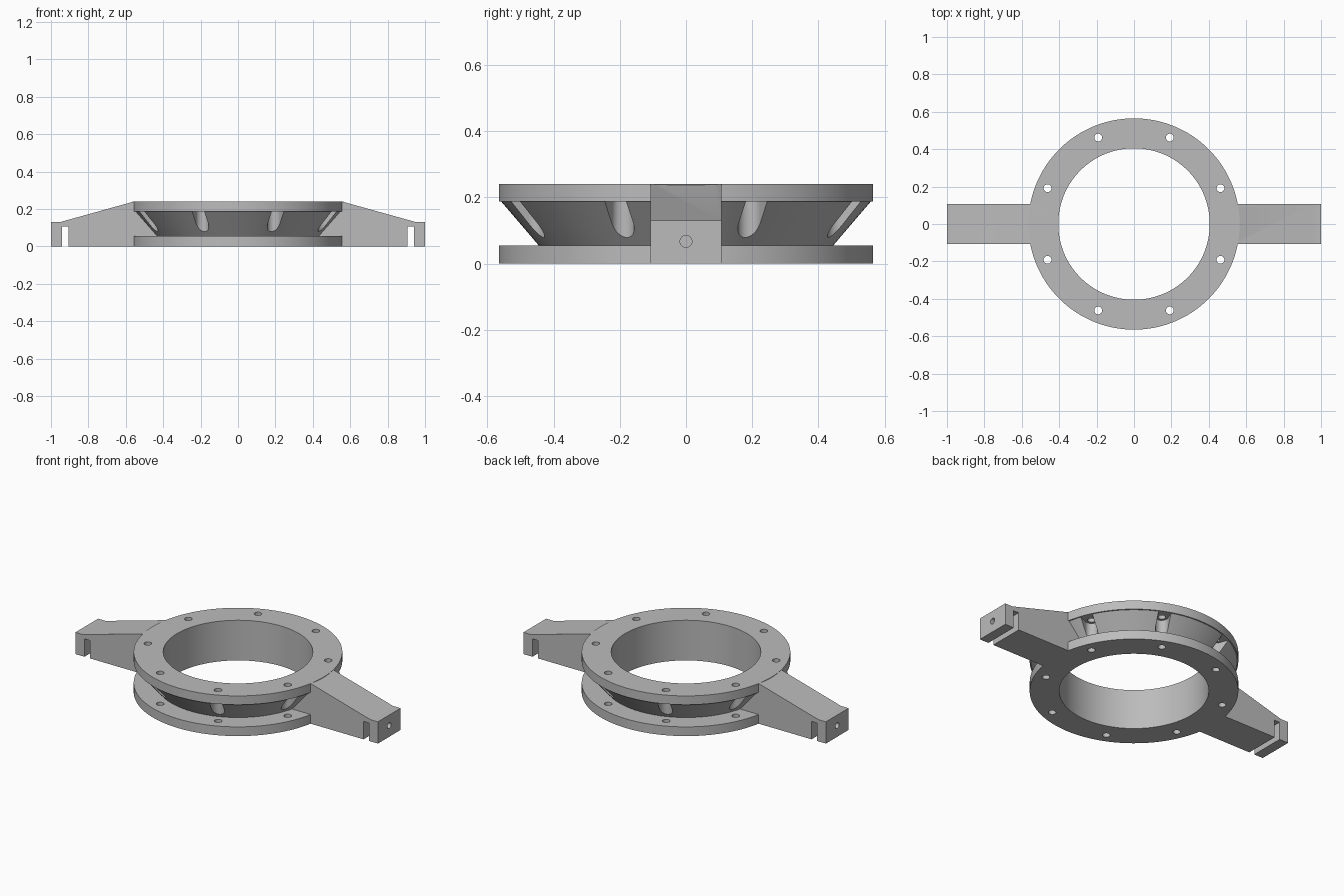
import bpy
import bmesh
from math import cos, sin, pi
from mathutils import Matrix

cube = bpy.data.objects.get("Cube")
if cube:
    bpy.data.objects.remove(cube, do_unlink=True)

grey = bpy.data.materials.new("plain grey")
grey.use_nodes = True
grey.diffuse_color = (0.5, 0.5, 0.5, 1)
grey.node_tree.nodes["Principled BSDF"].inputs["Base Color"].default_value = (0.5, 0.5, 0.5, 1)


def finish(name, bm):
    bmesh.ops.recalc_face_normals(bm, faces=bm.faces)
    mesh = bpy.data.meshes.new(name)
    bm.to_mesh(mesh)
    bm.free()
    mesh.materials.append(grey)
    obj = bpy.data.objects.new(name, mesh)
    bpy.context.collection.objects.link(obj)
    return obj


def lathe(name, profile, steps=128):
    """Revolve a closed (radius, z) profile around z."""
    bm = bmesh.new()
    rings = [[bm.verts.new((r * cos(2 * pi * i / steps), r * sin(2 * pi * i / steps), z))
              for r, z in profile] for i in range(steps)]
    n = len(profile)
    for i in range(steps):
        a, b = rings[i], rings[(i + 1) % steps]
        for j in range(n):
            k = (j + 1) % n
            bm.faces.new((a[j], b[j], b[k], a[k]))
    return finish(name, bm)


def extrude(bm, points, depth, matrix=Matrix()):
    """Add a prism from a list of 3D points, moved by the depth vector."""
    face = bm.faces.new([bm.verts.new(matrix @ Matrix.Translation(p).translation) for p in points])
    new = bmesh.ops.extrude_face_region(bm, geom=[face], use_keep_orig=True)["geom"]
    bmesh.ops.translate(bm, vec=depth, verts=[v for v in new if isinstance(v, bmesh.types.BMVert)])


def boolean(target, other, operation):
    mod = target.modifiers.new(operation.lower(), "BOOLEAN")
    mod.operation = operation
    mod.solver = "EXACT"
    mod.object = other
    other.hide_render = True
    bpy.context.view_layer.objects.active = target
    bpy.ops.object.modifier_apply(modifier=mod.name)
    bpy.data.objects.remove(other, do_unlink=True)


INNER, OUTER, TOP = 0.405, 0.565, 0.24
LOW, HIGH = 0.055, 0.187
BOLT_R, ARM_W = 0.5, 0.107

# Two flanges joined by a flared wall
ring = lathe("flanged_ring", [(INNER, 0), (OUTER, 0), (OUTER, LOW), (0.445, LOW),
                              (0.558, HIGH), (OUTER, HIGH), (OUTER, TOP), (INNER, TOP)])

# Radial clearance channels in the wall, around each bolt
channels = bmesh.new()
for i in range(8):
    turn = Matrix.Rotation((i + 0.5) * pi / 4, 4, "Z")
    arc = [(BOLT_R + 0.035 * cos(pi / 2 + pi * k / 16),
            0.035 * sin(pi / 2 + pi * k / 16), LOW) for k in range(17)]
    outline = arc + [(0.65, -0.035, LOW), (0.65, 0.035, LOW)]
    extrude(channels, outline, (0, 0, HIGH - LOW), turn)
boolean(ring, finish("channel_cutter", channels), "DIFFERENCE")

# Bolt holes through both flanges
holes = bmesh.new()
for i in range(8):
    a = (i + 0.5) * pi / 4
    bmesh.ops.create_cone(holes, cap_ends=True, segments=24, radius1=0.021, radius2=0.021, depth=1,
                          matrix=Matrix.Translation((BOLT_R * cos(a), BOLT_R * sin(a), 0.1)))
boolean(ring, finish("bolt_hole_cutter", holes), "DIFFERENCE")

# Tapered side arms, notched underneath near the tip
for side in (1, -1):
    bm = bmesh.new()
    outline = [(0.43, 0), (0.905, 0), (0.905, 0.107), (0.94, 0.107), (0.94, 0),
               (1, 0), (1, 0.13), (0.95, 0.13), (0.555, TOP), (0.43, TOP)]
    extrude(bm, [(side * x, -ARM_W, z) for x, z in outline], (0, 2 * ARM_W, 0))
    arm = finish("arm", bm)

    # Screw hole from the tip into the notch
    bm = bmesh.new()
    bmesh.ops.create_cone(bm, cap_ends=True, segments=24, radius1=0.018, radius2=0.018, depth=0.1,
                          matrix=Matrix.Translation((side * 0.972, 0, 0.067)) @ Matrix.Rotation(pi / 2, 4, "Y"))
    boolean(arm, finish("screw_hole_cutter", bm), "DIFFERENCE")
    boolean(ring, arm, "UNION")

ring.name = "flanged_ring_with_arms"
bpy.ops.object.select_all(action="DESELECT")
ring.select_set(True)
bpy.context.view_layer.objects.active = ring
bpy.ops.object.shade_smooth_by_angle(angle=pi / 6)
